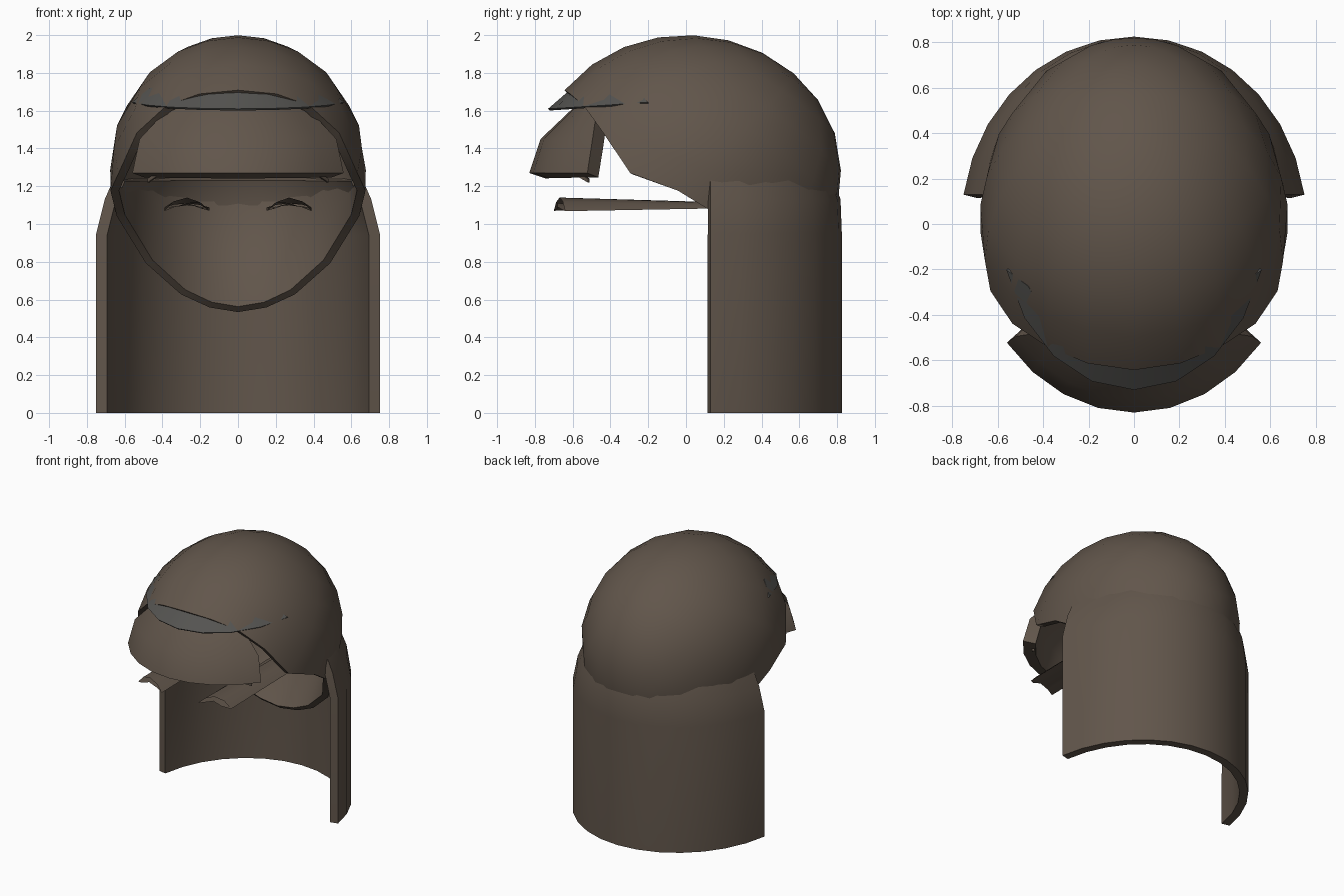
import bpy, math
from mathutils import Vector

if "Cube" in bpy.data.objects:
    bpy.data.objects.remove(bpy.data.objects["Cube"])


def material(name, rgb):
    m = bpy.data.materials.new(name)
    m.diffuse_color = (*rgb, 1)
    m.use_nodes = True
    m.node_tree.nodes["Principled BSDF"].inputs["Base Color"].default_value = m.diffuse_color
    return m


HAIR = material("brown_hair", (0.12, 0.092, 0.07))
BAND = material("grey_band", (0.09, 0.088, 0.082))


def loft(name, rows, mat, closed=False, thick=0.0, tip=None, offset=-1):
    """Skin a grid of point rows; optionally close each row, cap with a tip, thicken."""
    n = len(rows[0])
    verts = [p for r in rows for p in r]
    faces = []
    for j in range(len(rows) - 1):
        for i in range(n if closed else n - 1):
            k = (i + 1) % n
            faces.append((j * n + i, j * n + k, (j + 1) * n + k, (j + 1) * n + i))
    if tip is not None:
        verts.append(tip)
        b = (len(rows) - 1) * n
        faces += [(b + i, b + (i + 1) % n, len(verts) - 1) for i in range(n)]
    me = bpy.data.meshes.new(name)
    me.from_pydata([tuple(v) for v in verts], [], faces)
    me.materials.append(mat)
    ob = bpy.data.objects.new(name, me)
    bpy.context.collection.objects.link(ob)
    bpy.ops.object.select_all(action='DESELECT')
    ob.select_set(True)
    bpy.context.view_layer.objects.active = ob
    bpy.ops.object.mode_set(mode='EDIT')
    bpy.ops.mesh.select_all(action='SELECT')
    bpy.ops.mesh.normals_make_consistent(inside=False)
    bpy.ops.object.mode_set(mode='OBJECT')
    # make open shells face away from the head centre before thickening
    c = Vector((0, 0, 1.2))
    if thick:
        s = sum((p.center - c).dot(p.normal) * p.area for p in me.polygons)
        if s < 0:
            me.flip_normals()
        mod = ob.modifiers.new("thickness", 'SOLIDIFY')
        mod.thickness = thick
        mod.offset = offset
        bpy.ops.object.modifier_apply(modifier=mod.name)
    bpy.ops.object.shade_smooth_by_angle(angle=math.radians(40))
    return ob


def arc(a, b, half, z, n, zend=None):
    """Front-facing elliptical arc, -half..half degrees about -y."""
    pts = []
    for i in range(n + 1):
        u = 2 * i / n - 1
        t = math.radians(half) * u
        zz = z if zend is None else z + (zend - z) * u * u
        pts.append((a * math.sin(t), -b * math.cos(t), zz))
    return pts


# Scalp cap: rim around the face, swept over an uneven ellipsoid to the crown
C = Vector((0, 0, 1.28))


def on_skull(d):
    r = (0.68, 0.82 if d.y > 0 else 0.80, 0.72 if d.z > 0 else 0.95)
    return C + d / math.sqrt(sum((d[i] / r[i]) ** 2 for i in range(3)))


half = [(0, -.6, 1.68), (.19, -.57, 1.66), (.35, -.5, 1.6), (.5, -.41, 1.47), (.6, -.28, 1.27),
        (.65, -.04, 1.18), (.62, .17, 1.05), (.48, .38, .8), (.3, .47, .63), (.15, .5, .56), (0, .51, .53)]
rim = half + [(-x, y, z) for x, y, z in half[-2:0:-1]]
pole = Vector((0, 0.55, 0.5)).normalized()
dirs = [(Vector(p) - C).normalized() for p in rim]
rows = [[on_skull(d.slerp(pole, j / 7)) for d in dirs] for j in range(7)]
loft("scalp_cap", rows, HAIR, closed=True, thick=0.045, tip=on_skull(pole))

# Long back hair: half tube that narrows into the cap
rows = []
for z, sx, sy in ((0, 1, 1), (.95, 1, 1), (1.13, .94, .99), (1.25, .87, .93)):
    row = []
    for i in range(15):
        t = math.radians(9 + 162 * i / 14)
        row.append((.76 * sx * math.cos(t), .13 + (.825 * math.sin(t) - .13) * sy, z))
    rows.append(row)
loft("back_hair", rows, HAIR, thick=0.06)

# Fringe
loft("fringe", [arc(.60, .57, 35, 1.64, 8), arc(.68, .77, 50, 1.45, 8), arc(.72, .83, 51, 1.27, 8)],
     HAIR, thick=0.09)

# Headband
loft("headband", [arc(.53, .58, 62, 1.74, 8, 1.72), arc(.585, .73, 74, 1.61, 8, 1.645)],
     BAND, thick=0.012)

# Eyelashes (arched strips running back) and eyebrows, one per side
lash = [(.15, 1.07), (.2, 1.115), (.27, 1.14), (.34, 1.12), (.39, 1.068)]
brow = [(.09, -.745, 1.25), (.2, -.73, 1.285), (.33, -.66, 1.29), (.42, -.59, 1.26), (.48, -.52, 1.22)]
for side, s in (("left", -1), ("right", 1)):
    rows = []
    for y, k in ((-.70, 1), (.4, .3)):
        outer = [(s * x, y + (.06 * (x - .15) / .24 if y < 0 else 0), 1.095 + (z - 1.095) * k) for x, z in lash]
        inner = [(s * (.27 + (x - .27) * .93), y + .02, 1.095 + (z - 1.125) * k)
                 for x, z in lash[3:0:-1]]
        rows.append(outer + inner)
    loft(side + "_eyelash", rows, HAIR, closed=True)
    rows = [[(s * x, y, z + dz) for x, y, z in brow] for dz in (0, .02)]
    loft(side + "_eyebrow", rows, HAIR, thick=0.015)
